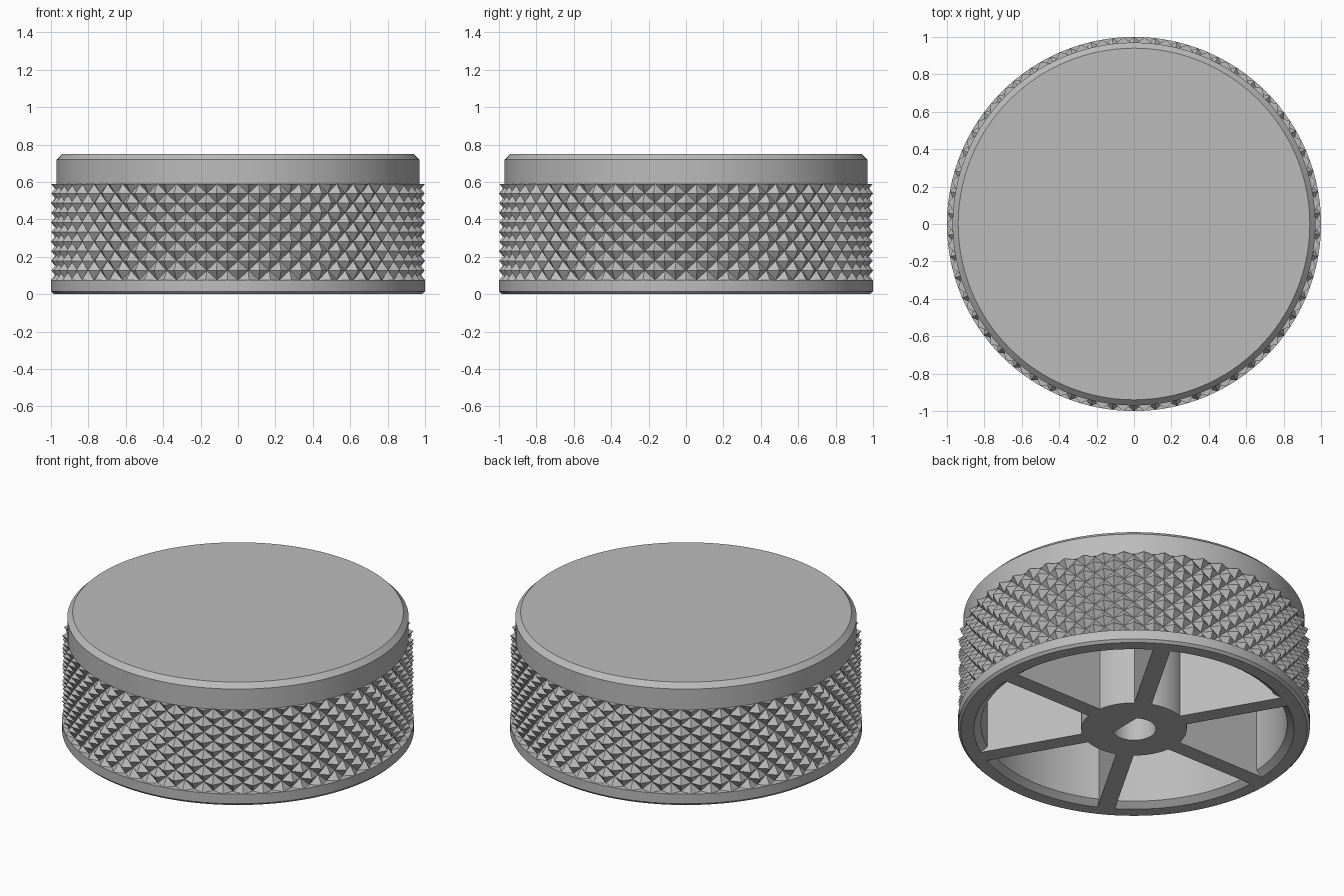
import bpy
import bmesh
import math
from mathutils import Matrix

cube = bpy.data.objects.get("Cube")
if cube:
    bpy.data.objects.remove(cube, do_unlink=True)

# One plain grey for the whole knob
grey = bpy.data.materials.new("neutral_grey")
grey.use_nodes = True
colour = (0.5, 0.5, 0.5, 1)
grey.diffuse_color = colour
grey.node_tree.nodes["Principled BSDF"].inputs["Base Color"].default_value = colour


def finish(name, bm, smooth=False):
    bmesh.ops.recalc_face_normals(bm, faces=bm.faces)
    mesh = bpy.data.meshes.new(name)
    bm.to_mesh(mesh)
    bm.free()
    mesh.materials.append(grey)
    obj = bpy.data.objects.new(name, mesh)
    bpy.context.collection.objects.link(obj)
    if smooth:
        bpy.ops.object.select_all(action="DESELECT")
        obj.select_set(True)
        bpy.context.view_layer.objects.active = obj
        bpy.ops.object.shade_smooth_by_angle(angle=math.radians(25))
    return obj


def polar(r, a, z):
    return (r * math.cos(a), r * math.sin(a), z)


def ring(bm, radius_at, z, count):
    """Closed ring of vertices whose radius is a function of the index."""
    return [bm.verts.new(polar(radius_at(i), math.tau * i / count, z))
            for i in range(count)]


def bridge(bm, a, b):
    n = len(a)
    for i in range(n):
        k = (i + 1) % n
        bm.faces.new((a[i], a[k], b[k], b[i]))


# Cap and shell: a cup turned from one profile, open underneath
KNURL_LOW, KNURL_HIGH = 0.075, 0.59
CEILING = 0.65
profile = [(0.94, 0.75), (0.97, 0.72), (0.97, KNURL_HIGH), (0.945, KNURL_HIGH),
           (0.945, KNURL_LOW), (1.0, KNURL_LOW), (1.0, 0.015), (0.985, 0),
           (0.91, 0), (0.87, 0.03), (0.87, CEILING)]
bm = bmesh.new()
rings = [ring(bm, lambda i, r=r: r, z, 128) for r, z in profile]
for a, b in zip(rings, rings[1:]):
    bridge(bm, a, b)
bm.faces.new(rings[0])
bm.faces.new(rings[-1])
finish("shell", bm, smooth=True)

# Knurled grip: staggered pyramids with diagonal grooves between them
COLUMNS, ROWS = 54, 5
PEAK, GROOVE = 1.0, 0.96
count, levels = 2 * COLUMNS, 2 * ROWS
bm = bmesh.new()
grid = []
for j in range(levels + 1):
    z = KNURL_LOW + (KNURL_HIGH - KNURL_LOW) * j / levels
    grid.append(ring(bm, lambda i: PEAK if (i + j) % 2 == 0 else GROOVE, z, count))
for j in range(levels):
    for i in range(count):
        k = (i + 1) % count
        a, b, c, d = grid[j][i], grid[j][k], grid[j + 1][k], grid[j + 1][i]
        # Split each cell along the groove
        if (i + j) % 2 == 0:
            bm.faces.new((a, b, d))
            bm.faces.new((b, c, d))
        else:
            bm.faces.new((a, b, c))
            bm.faces.new((a, c, d))
inner_low = ring(bm, lambda i: 0.94, KNURL_LOW, count)
inner_high = ring(bm, lambda i: 0.94, KNURL_HIGH, count)
bridge(bm, grid[-1], inner_high)
bridge(bm, inner_high, inner_low)
bridge(bm, inner_low, grid[0])
finish("knurled_grip", bm)

# Hub with a D-shaped shaft hole, flat side towards +x
HUB_R, HOLE_R, SEGMENTS = 0.30, 0.125, 120
flat = HOLE_R * math.cos(math.radians(57))


def hole_radius(i):
    c = math.cos(math.tau * i / SEGMENTS)
    return min(HOLE_R, flat / c) if c > 0.01 else HOLE_R


bm = bmesh.new()
loops = [ring(bm, f, z, SEGMENTS) for f, z in (
    (lambda i: HUB_R, 0), (lambda i: HUB_R, CEILING),
    (hole_radius, CEILING), (hole_radius, 0))]
for n in range(4):
    bridge(bm, loops[n], loops[(n + 1) % 4])
finish("hub", bm, smooth=True)

# Six spokes joining the hub to the rim
SPOKE_IN, SPOKE_OUT, SPOKE_WIDTH = 0.296, 0.911, 0.1
for n in range(6):
    bm = bmesh.new()
    place = (Matrix.Rotation(math.tau * n / 6, 4, "Z")
             @ Matrix.Translation(((SPOKE_IN + SPOKE_OUT) / 2, 0, CEILING / 2))
             @ Matrix.Diagonal((SPOKE_OUT - SPOKE_IN, SPOKE_WIDTH, CEILING, 1)))
    bmesh.ops.create_cube(bm, size=1, matrix=place)
    finish(f"spoke_{n + 1}", bm)
